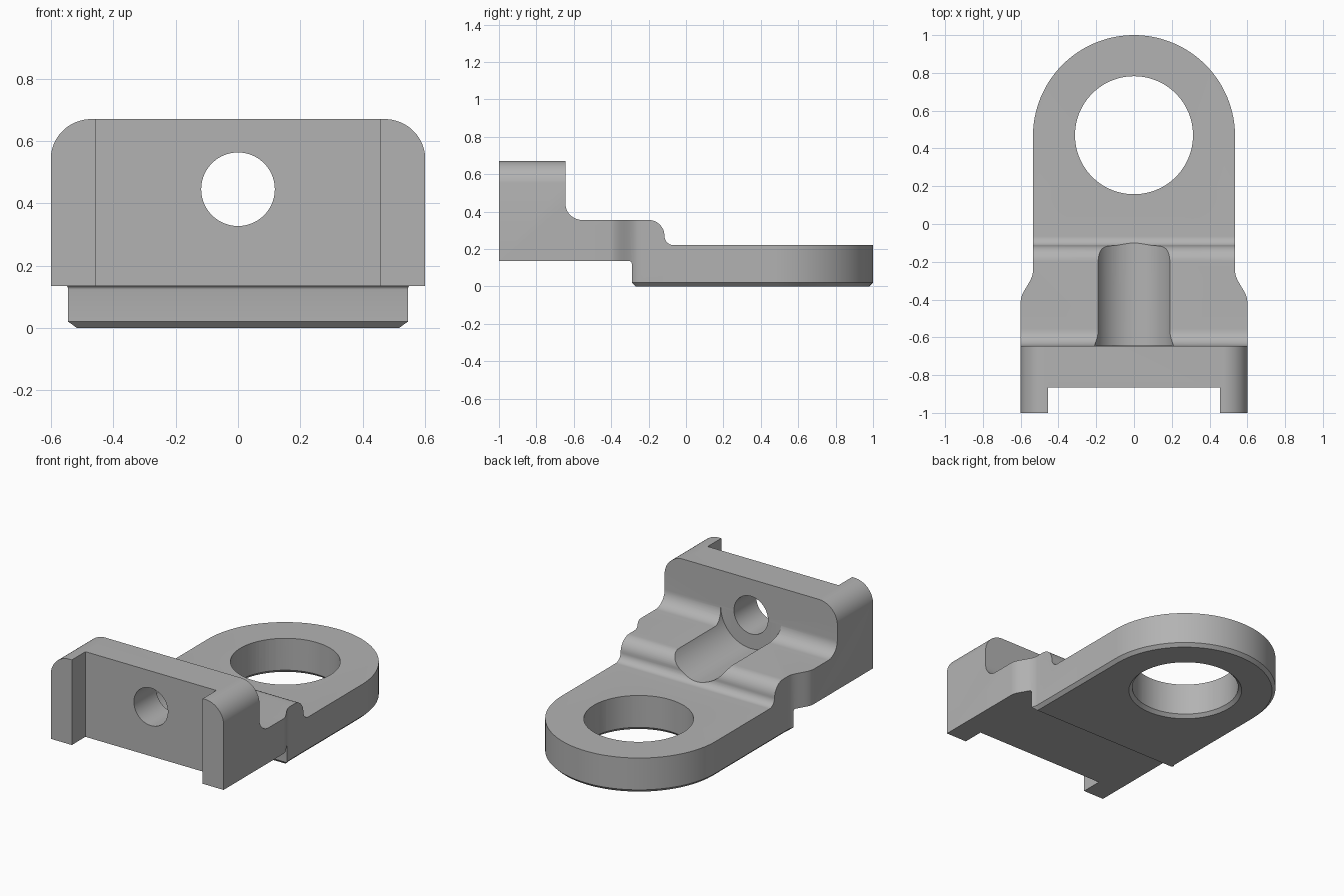
import bpy, bmesh, math
from mathutils import Matrix, Vector

cube = bpy.data.objects.get("Cube")
if cube:
    bpy.data.objects.remove(cube, do_unlink=True)

# One flat metal colour
metal = bpy.data.materials.new("grey metal")
metal.use_nodes = True
grey = (0.45, 0.45, 0.45, 1)
metal.diffuse_color = grey
metal.node_tree.nodes["Principled BSDF"].inputs["Base Color"].default_value = grey


def add_object(name, bm):
    bmesh.ops.recalc_face_normals(bm, faces=bm.faces)
    mesh = bpy.data.meshes.new(name)
    bm.to_mesh(mesh)
    bm.free()
    mesh.materials.append(metal)
    obj = bpy.data.objects.new(name, mesh)
    bpy.context.collection.objects.link(obj)
    return obj


def arc(cx, cy, r, start, end, n=12):
    angles = [math.radians(start + (end - start) * i / n) for i in range(n + 1)]
    return [(cx + r * math.cos(a), cy + r * math.sin(a)) for a in angles]


def prism(name, points, place, depth, chamfer=0):
    """Extrude a profile; place() turns (u, v, depth) into a 3D point."""
    bm = bmesh.new()
    start = bm.faces.new([bm.verts.new(place(u, v, depth[0])) for u, v in points])
    rim = list(start.edges)
    move = Vector(place(0, 0, depth[1])) - Vector(place(0, 0, depth[0]))
    new = bmesh.ops.extrude_face_region(bm, geom=[start], use_keep_orig=True)["geom"]
    bmesh.ops.translate(bm, vec=move, verts=[g for g in new if isinstance(g, bmesh.types.BMVert)])
    bmesh.ops.recalc_face_normals(bm, faces=bm.faces)
    if chamfer:
        bmesh.ops.bevel(bm, geom=rim, offset=chamfer, segments=1, affect='EDGES')
    return add_object(name, bm)


def round_cutter(name, r1, r2, length, matrix):
    bm = bmesh.new()
    bmesh.ops.create_cone(bm, cap_ends=True, segments=96, radius1=r1, radius2=r2,
                          depth=length, matrix=matrix)
    return add_object(name, bm)


def combine(body, tool, operation):
    tool.hide_render = True
    mod = body.modifiers.new(tool.name, 'BOOLEAN')
    mod.operation, mod.solver, mod.object = operation, 'EXACT', tool
    bpy.context.view_layer.objects.active = body
    bpy.ops.object.modifier_apply(modifier=mod.name)
    bpy.data.objects.remove(tool, do_unlink=True)


# Plan outline: slotted front, waisted sides, round back, chamfered underside
waist = []
for i in range(13):
    t = i / 12
    waist.append((0.6 - 0.065 * t * t * (3 - 2 * t), -0.41 + 0.16 * t))
right_half = [(0.455, -0.865), (0.455, -1), (0.6, -1)] + waist
left_half = [(-x, y) for x, y in reversed(right_half)]
outline = right_half + arc(0, 0.465, 0.535, 0, 180, 64) + left_half
bracket = prism("bracket", outline, lambda u, v, d: (u, v, d), (0, 0.9), 0.02)

# Stepped side profile with filleted steps
side = [(-1.2, 0.8), (-1.2, 0.135)]
side += arc(-0.302, 0.123, 0.012, 90, 0, 4)
side += [(-0.29, 0.02), (-0.17, -0.1), (1.2, -0.1), (1.2, 0.22)]
side += arc(-0.065, 0.27, 0.05, 270, 180)
side += arc(-0.2, 0.27, 0.085, 0, 90)[1:]
side += arc(-0.555, 0.445, 0.09, 270, 180)
side += [(-0.645, 0.8)]
combine(bracket, prism("side_profile", side, lambda u, v, d: (d, u, v), (-0.8, 0.8)), 'INTERSECT')

# Front profile with rounded upper corners
corner = arc(0.471, 0.54, 0.13, 0, 90, 16)
front = [(0.601, -0.2)] + corner
front += [(-x, z) for x, z in reversed(front)]
combine(bracket, prism("front_profile", front, lambda u, v, d: (u, d, v), (-1.3, 1.3)), 'INTERSECT')

# Large ring hole, chamfered at the bottom
combine(bracket, round_cutter("ring_hole", 0.3125, 0.3125, 1,
                              Matrix.Translation((0, 0.47, 0.2))), 'DIFFERENCE')
combine(bracket, round_cutter("ring_chamfer", 0.3525, 0.2925, 0.06,
                              Matrix.Translation((0, 0.47, 0.01))), 'DIFFERENCE')

# Bolt hole through the upright wall and the clearance groove behind it
along_y = Matrix.Rotation(math.radians(90), 4, 'X')
combine(bracket, round_cutter("bolt_hole", 0.118, 0.118, 1,
                              Matrix.Translation((0, -0.8, 0.445)) @ along_y), 'DIFFERENCE')
groove_start, groove_end = -0.6445, 0.1
combine(bracket, round_cutter("bolt_groove", 0.21, 0.21, groove_end - groove_start,
                              Matrix.Translation((0, (groove_start + groove_end) / 2, 0.445)) @ along_y),
        'DIFFERENCE')

# Smooth curves, crisp edges
for obj in bpy.context.selected_objects:
    obj.select_set(False)
bracket.select_set(True)
bpy.context.view_layer.objects.active = bracket
bpy.ops.object.shade_smooth_by_angle(angle=math.radians(25))
